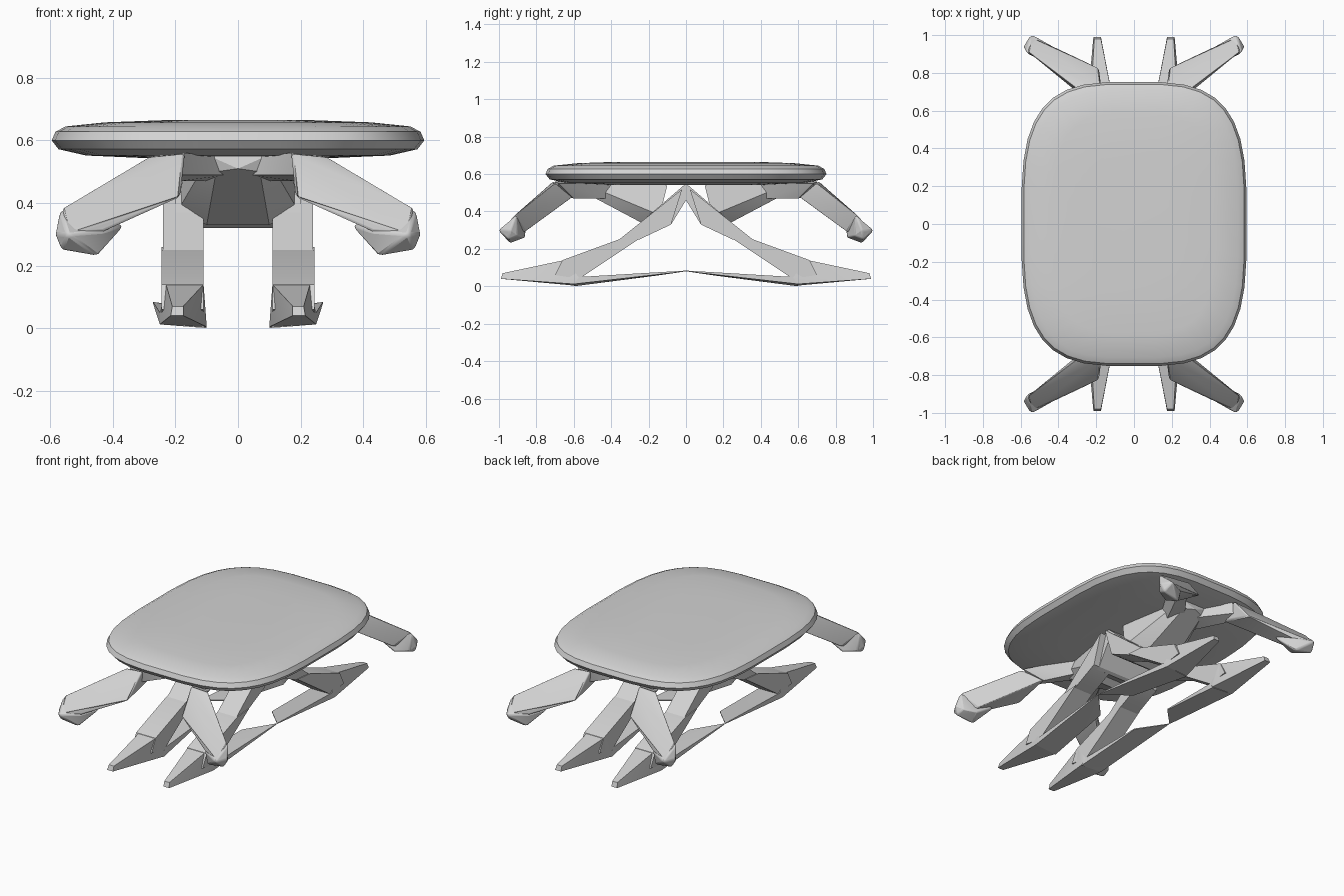
import bpy, bmesh, math

if "Cube" in bpy.data.objects:
    bpy.data.objects.remove(bpy.data.objects["Cube"])

mat = bpy.data.materials.new("light grey")
mat.diffuse_color = (0.65, 0.65, 0.65, 1)
mat.use_nodes = True
mat.node_tree.nodes["Principled BSDF"].inputs["Base Color"].default_value = mat.diffuse_color
mat.roughness = 0.8


def finish(name, bm, bevel=0.0):
    me = bpy.data.meshes.new(name)
    bm.to_mesh(me)
    bm.free()
    me.materials.append(mat)
    ob = bpy.data.objects.new(name, me)
    bpy.context.collection.objects.link(ob)
    if bevel:
        b = ob.modifiers.new("soft edges", "BEVEL")
        b.width, b.segments = bevel, 2
    bpy.ops.object.select_all(action='DESELECT')
    ob.select_set(True)
    bpy.context.view_layer.objects.active = ob
    bpy.ops.object.shade_smooth_by_angle(angle=math.radians(25))
    return ob


def hull(name, pts, sx=1, sy=1, bevel=0.0):
    """Faceted solid around a few corner points, mirrored by sx and sy."""
    bm = bmesh.new()
    vs = [bm.verts.new((x * sx, y * sy, z)) for x, y, z in pts]
    res = bmesh.ops.convex_hull(bm, input=vs)
    loose = {v for v in res["geom_interior"] + res["geom_unused"]
             if isinstance(v, bmesh.types.BMVert)}
    bmesh.ops.delete(bm, geom=list(loose), context='VERTS')
    bmesh.ops.dissolve_limit(bm, angle_limit=math.radians(2), verts=bm.verts, edges=bm.edges)
    bmesh.ops.recalc_face_normals(bm, faces=bm.faces)
    return finish(name, bm, bevel)


def prism(name, profile, x0, x1, sx=1, sy=1):
    return hull(name, [(x, y, z) for y, z in profile for x in (x0, x1)], sx, sy)


# Table top: pillowy rounded rectangle built from stacked rings
N = 36
bm = bmesh.new()
rings = []
for inset, z in ((0.34, 0.542), (0.11, 0.552), (0.022, 0.572), (0.0, 0.6),
                 (0.012, 0.628), (0.045, 0.645), (0.17, 0.658), (0.36, 0.665)):
    ring = []
    for i in range(N):
        a = 2 * math.pi * (i + 0.5) / N
        c, s = math.cos(a), math.sin(a)
        p = 2 / 3.35
        ring.append(bm.verts.new(((0.597 - inset) * math.copysign(abs(c) ** p, c),
                                  (0.753 - inset) * math.copysign(abs(s) ** p, s), z)))
    rings.append(ring)
for a, b in zip(rings, rings[1:]):
    for i in range(N):
        j = (i + 1) % N
        bm.faces.new((a[i], a[j], b[j], b[i]))
bm.faces.new(rings[0][::-1])
bm.faces.new(rings[-1])
finish("table_top", bm)

for sy, end in ((-1, "front"), (1, "back")):
    # Spine below the top: V-shaped centre and a ridged slanting strut
    prism(end + "_centre_slab", [(0, .55), (0, .46), (.08, .33), (.10, .32), (.21, .37), (.06, .5)],
          -.20, .20, 1, sy)
    hull(end + "_strut", [(x * s, y, z) for s in (-1, 1) for x, y, z in
                          ((.17, .10, .54), (.09, .55, .55), (.07, .54, .50),
                           (.10, .22, .33), (.19, .14, .38), (0, .56, .51))], 1, sy)
    for sx, side in ((-1, "left"), (1, "right")):
        tag = end + "_" + side
        # Arm root running inward to the spine
        hull(tag + "_arm_root", [(.17, .70, .56), (.18, .70, .49), (.28, .68, .55), (.19, .60, .47),
                                 (.02, .46, .55), (.03, .50, .49), (.12, .40, .55), (.10, .42, .47)],
             sx, sy)
        # Splayed arm and its hooked tip
        hull(tag + "_arm", [(.17, .71, .56), (.185, .825, .42), (.28, .70, .55), (.18, .60, .48),
                            (.565, .915, .38), (.545, .99, .30), (.43, .94, .31), (.48, .86, .29)],
             sx, sy, .008)
        hull(tag + "_arm_tip", [(.57, .91, .38), (.545, 1.005, .30), (.45, .94, .23), (.565, .95, .25),
                                (.585, .94, .30), (.48, .86, .26), (.36, .85, .33), (.56, .90, .27),
                                (.43, .94, .31)], sx, sy, .008)
        # Leg: upper thigh then lower shin
        prism(tag + "_leg_upper", [(.02, .52), (.08, .33), (.25, .25), (.37, .24), (.14, .42)],
              .11, .24, sx, sy)
        prism(tag + "_leg_lower", [(.24, .26), (.36, .25), (.66, .14), (.70, .06), (.57, .04)],
              .11, .245, sx, sy)
        # Pointed foot and thin runner tapering to the middle
        hull(tag + "_foot", [(.11, .57, .04), (.25, .57, .045), (.10, .60, .004), (.25, .60, .012),
                             (.11, .65, .14), (.23, .65, .14), (.175, .98, .07), (.21, .98, .07),
                             (.175, .99, .04), (.215, .99, .04)], sx, sy)
        hull(tag + "_runner", [(.10, .60, .0), (.25, .60, .012), (.11, .57, .045), (.25, .57, .05),
                               (.13, .15, .058), (.13, .15, .064), (.272, 0, .080), (.272, 0, .084)],
             sx, sy)
